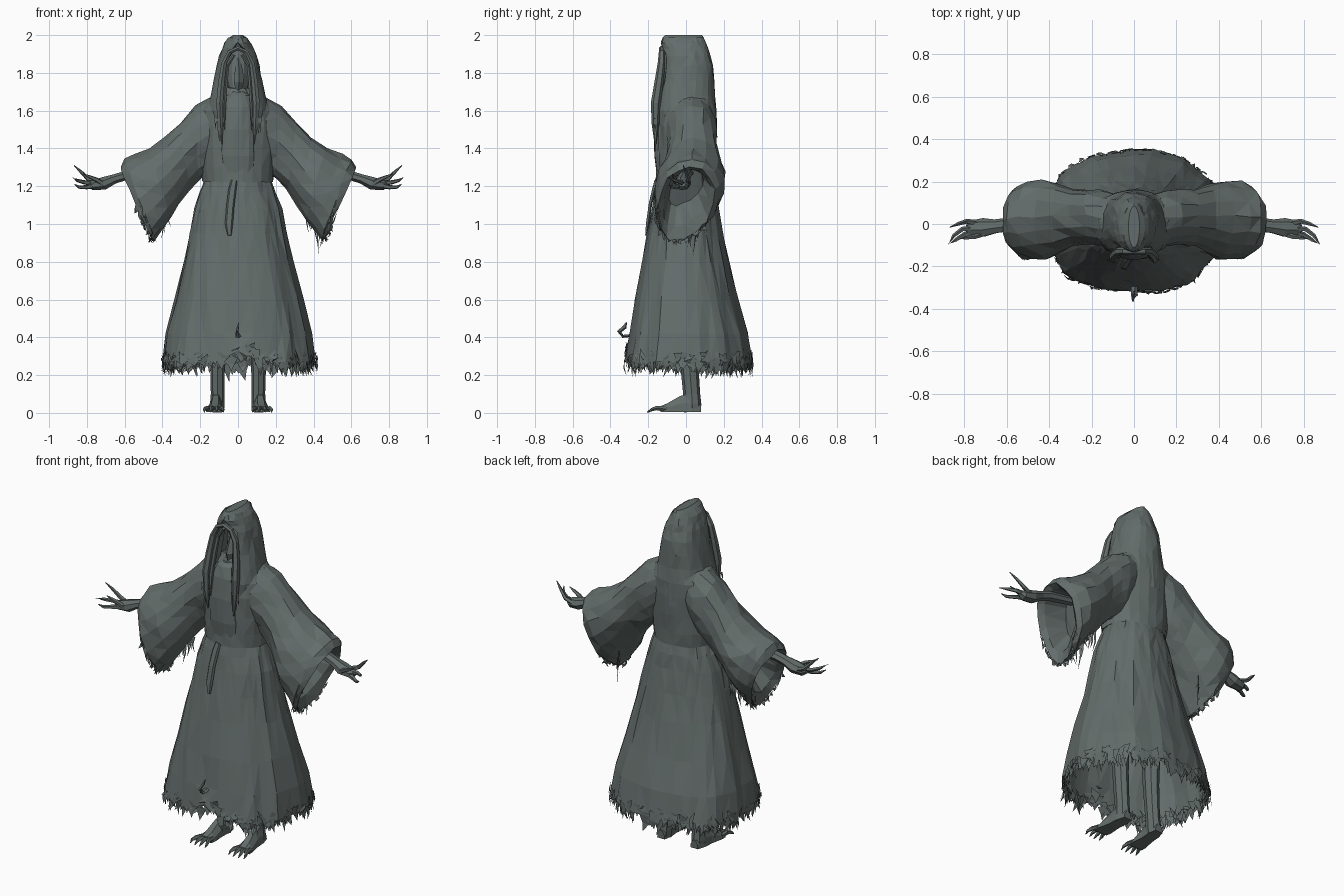
import bpy, bmesh, math, random
from mathutils import Vector

random.seed(4)
if "Cube" in bpy.data.objects:
    bpy.data.objects.remove(bpy.data.objects["Cube"])

cloth = bpy.data.materials.new("grey_green_cloth")
cloth.use_nodes = True
COLOUR = (0.125, 0.152, 0.146, 1)
cloth.diffuse_color = COLOUR
cloth.node_tree.nodes["Principled BSDF"].inputs["Base Color"].default_value = COLOUR
cloth.node_tree.nodes["Principled BSDF"].inputs["Roughness"].default_value = 0.9


def rnd(a):
    return random.uniform(-a, a)


def finish(name, bm):
    bmesh.ops.recalc_face_normals(bm, faces=bm.faces[:])
    mesh = bpy.data.meshes.new(name)
    bm.to_mesh(mesh)
    bm.free()
    mesh.materials.append(cloth)
    ob = bpy.data.objects.new(name, mesh)
    bpy.context.scene.collection.objects.link(ob)
    return ob


def loft(name, rings, closed=True, caps=(False, False), jitter=0.0):
    """Skin equally long point rings; jitter crumples them into facets."""
    bm = bmesh.new()
    rows = [[bm.verts.new(Vector(p) + Vector((rnd(jitter), rnd(jitter), rnd(jitter))))
             for p in ring] for ring in rings]
    n = len(rows[0])
    for a, b in zip(rows, rows[1:]):
        for i in range(n if closed else n - 1):
            j = (i + 1) % n
            bm.faces.new((a[i], a[j], b[j], b[i]))
    for row, cap in zip((rows[0], rows[-1]), caps):
        if cap:
            bm.faces.new(row)
    if jitter:
        bmesh.ops.triangulate(bm, faces=bm.faces[:])
    return finish(name, bm)


def power(v, p):
    return math.copysign(abs(v) ** p, v)


def ellipse(z, rx, yf, yb, n, fold=0.0, square=1.0):
    """Level ring; fold ripples it, square below one fills its corners."""
    out = []
    for i in range(n):
        a = math.tau * i / n
        k = 1 + fold * math.sin(a * 9 + 1) * math.cos(a * 4)
        out.append((rx * k * power(math.cos(a), square),
                    (yf + yb) / 2 + (yb - yf) / 2 * k * power(math.sin(a), square), z))
    return out


def tube(name, path, sides=6, flat=1.0):
    """Limb through (x, y, z, radius) points, with an optional squash."""
    pts = [Vector(p[:3]) for p in path]
    rings = []
    for i, p in enumerate(pts):
        d = (pts[min(i + 1, len(pts) - 1)] - pts[max(i - 1, 0)]).normalized()
        up = Vector((0, 1, 0)) if abs(d.y) < 0.8 else Vector((1, 0, 0))
        u = (up - d * up.dot(d)).normalized()
        v = d.cross(u)
        r = path[i][3]
        rings.append([p + u * r * math.cos(math.tau * k / sides)
                      + v * r * flat * math.sin(math.tau * k / sides) for k in range(sides)])
    return loft(name, rings, caps=(True, True))


def shreds(name, roots):
    """Torn pointed strips; each root is (left, right, length)."""
    bm = bmesh.new()
    for a, b, drop in roots:
        a, b = Vector(a), Vector(b)
        tip = (a + b) / 2 + Vector((rnd(0.015), rnd(0.015), -drop))
        mid = (a + b) / 2 + Vector((rnd(0.01), rnd(0.01), -drop * 0.5))
        w = (b - a) * 0.3
        v = [bm.verts.new(p) for p in (a, b, mid + w, tip, mid - w)]
        bm.faces.new((v[0], v[1], v[2], v[4]))
        bm.faces.new((v[4], v[2], v[3]))
    return finish(name, bm)


# Skirt, with the hem lifted a little at the front
skirt = [(1.235, .176, -.15, .145), (1.17, .2, -.165, .157), (1.08, .23, -.182, .17),
         (.95, .256, -.207, .192), (.8, .288, -.235, .224), (.6, .338, -.27, .272),
         (.42, .38, -.3, .32), (.27, .402, -.322, .345)]
rings = [ellipse(z, rx, f, b, 44, .012 + .02 * (1.2 - z), .8 + .18 * (z - .27))
         for z, rx, f, b in skirt]


def hem_lift(p):
    return 0.06 * math.exp(-(p[0] / .07) ** 2) if p[1] < 0 else 0


rings[-1] = [(x, y, z + hem_lift((x, y))) for x, y, z in rings[-1]]
loft("skirt", rings, jitter=.005)

# Tattered hem: three ragged layers of torn strips
for name, scale, top in (("hem_tatters", 1.0, .29), ("outer_hem_tatters", 1.0, .3),
                         ("inner_hem_tatters", .95, .3)):
    edge = ellipse(top, .4 * scale, -.318 * scale, .34 * scale, 120, .03, .8)
    roots = []
    for i, a in enumerate(edge):
        a, b = Vector(a), Vector(edge[(i + 2) % len(edge)])
        lift = Vector((rnd(.008), rnd(.008), hem_lift(a) + rnd(.025)))
        tilt = Vector((0, 0, rnd(.025)))
        roots.append((a + lift + tilt, b + lift - tilt,
                      random.uniform(.03, .09) + .015 * (a.y > .1)))
    shreds(name, roots)

# Curled scrap on the front of the hem
tube("hem_scrap", [(0, -.29, .41, .016), (0, -.335, .405, .018), (-.005, -.355, .43, .014),
                   (0, -.325, .455, .012), (.005, -.315, .48, .003)], 5, .5)

# Bodice gathered over the waist, with a flat hanging cord
torso = [(1.238, .17, -.147, .14), (1.222, .188, -.16, .153), (1.3, .194, -.158, .156),
         (1.4, .197, -.16, .16), (1.52, .207, -.155, .162), (1.6, .205, -.14, .16),
         (1.66, .16, -.12, .15), (1.72, .07, -.095, .12)]
loft("bodice", [ellipse(z, rx, f, b, 22) for z, rx, f, b in torso],
     caps=(False, True), jitter=.004)
tube("waist_cord", [(-.02, -.16, 1.23, .008), (-.03, -.172, 1.18, .01), (-.04, -.19, 1.1, .01),
                    (-.048, -.204, 1.0, .01), (-.045, -.212, .94, .005)], 5, 2.2)

# Hood: open-fronted shell with a turned-in edge; last value is the half opening
hood = [(1.46, .145, -.158, .162, .62), (1.6, .165, -.166, .163, .6), (1.68, .146, -.158, .152, .6),
        (1.76, .127, -.142, .15, .66), (1.84, .113, -.132, .142, .7), (1.89, .1, -.13, .127, .64),
        (1.925, .087, -.13, .117, .35), (1.96, .07, -.13, .107, .03), (1.985, .05, -.125, .095, .01)]
rings = []
for z, rx, f, b, gap in hood:
    arc = []
    for i in range(21):
        a = -math.pi / 2 + gap + (math.tau - 2 * gap) * i / 20
        arc.append(Vector((rx * power(math.cos(a), .9), (f + b) / 2 + (b - f) / 2
                           * power(math.sin(a), .9), z)))
    inner = [Vector((p.x * .8, p.y + .06, z - .012)) for p in (arc[0], arc[-1])]
    rings.append([inner[0]] + arc + [inner[1]])
loft("hood", rings, closed=False, jitter=.004)
crown = ellipse(1.982, .052, -.127, .097, 20)
loft("hood_crown", [crown, [(x * .5, y * .88, 2.0) for x, y, z in crown]], caps=(False, True))

# Folded rim arching over the face and hanging down both sides
half = [(.085, -.162, 1.42, .004), (.093, -.162, 1.53, .02), (.097, -.16, 1.64, .026),
        (.088, -.143, 1.75, .024), (.074, -.13, 1.85, .02), (.045, -.128, 1.91, .016)]
arch = half + [(0, -.128, 1.93, .016)] + [(-x, y, z, r) for x, y, z, r in reversed(half)]
tube("hood_rim", arch, 6, .8)
for s, side in ((1, "left"), (-1, "right")):
    tube(side + "_inner_hood_fold", [(s * .072, -.158, 1.5, .004), (s * .074, -.148, 1.62, .016),
                                     (s * .066, -.125, 1.75, .018), (s * .056, -.11, 1.84, .016),
                                     (s * .02, -.108, 1.895, .012)], 6, .7)
    shreds(side + "_rim_tatters", [((s * (.07 + .013 * i), -.168, 1.56),
                                    (s * (.085 + .013 * i), -.166, 1.57),
                                    random.uniform(.06, .14)) for i in range(4)])

# Hooded face with a long nose, and the draped front below it
head = [(1.66, .04, -.07, .06), (1.72, .052, -.08, .08), (1.79, .065, -.062, .09),
        (1.86, .065, -.05, .09), (1.92, .045, -.04, .07)]
loft("head", [ellipse(*r, 12) for r in head], caps=(True, True))
tube("nose", [(0, -.045, 1.88, .006), (.005, -.068, 1.81, .022), (.005, -.09, 1.75, .026),
              (0, -.085, 1.68, .008)], 4, 1)
front = [(1.23, .085, -.15, -.1), (1.36, .09, -.168, -.1), (1.5, .09, -.17, -.08),
         (1.62, .088, -.155, -.06), (1.68, .065, -.135, -.05), (1.7, .035, -.115, -.05)]
loft("chest_drape", [ellipse(*r, 14) for r in front], caps=(True, True), jitter=.002)

# Sleeves: (top x, top z, bottom x, bottom z, half width, centre y)
sleeve = [(.06, 1.705, .08, 1.36, .115, .02), (.15, 1.67, .16, 1.27, .13, .03),
          (.23, 1.625, .205, 1.235, .128, .038), (.31, 1.535, .26, 1.18, .132, .042),
          (.39, 1.455, .315, 1.1, .16, .04), (.47, 1.4, .36, 1.03, .182, .037),
          (.55, 1.365, .405, .965, .182, .034), (.6, 1.34, .44, .915, .172, .026),
          (.625, 1.3, .46, .915, .148, .02), (.59, 1.285, .455, .985, .12, .02),
          (.46, 1.29, .38, 1.1, .08, .02)]
for s, side in ((1, "left"), (-1, "right")):
    rings = []
    for tx, tz, bx, bz, hw, cy in sleeve:
        ring = []
        for i in range(16):
            a = math.tau * i / 16
            t = (1 - math.cos(a)) / 2
            lean = -.075 * t * t * min(1, max(0, (tx - .2) * 4))
            ring.append((s * (tx + (bx - tx) * t),
                         cy + lean + hw * math.sin(a) * (1 + .08 * math.cos(a)),
                         tz + (bz - tz) * t))
        rings.append(ring)
    loft(side + "_sleeve", rings, caps=(False, True), jitter=.007)

    # Torn strips along the lower cuff and long threads behind it
    roots = []
    for ring in (rings[7], rings[8]):
        for i in range(5, 12):
            a, b = Vector(ring[i]), Vector(ring[i + 1])
            m = (a + b) / 2
            roots += [(a, m, random.uniform(.015, .04)), (m, b, random.uniform(.015, .04))]
    for i in range(9):
        x, y = .36 + .011 * i, .11 - .012 * i
        z = 1.07 - .009 * i
        reach = random.uniform(.06, .14) + (.06 if s > 0 and i > 4 else 0)
        roots.append(((s * x, y, z), (s * (x + .012), y - .01, z), reach))
    shreds(side + "_cuff_tatters", roots)

    # Arm, palm and clawed fingers
    tube(side + "_arm", [(s * .45, .01, 1.27, .03), (s * .6, -.005, 1.255, .034),
                         (s * .655, -.012, 1.238, .034), (s * .71, -.018, 1.215, .046),
                         (s * .77, -.02, 1.205, .036), (s * .79, -.02, 1.21, .018)], 7, .75)
    fingers = [[(.74, .005, 1.215), (.79, .012, 1.235), (.83, 0, 1.275), (.868, -.015, 1.31)],
               [(.755, -.02, 1.215), (.81, -.025, 1.22), (.85, -.055, 1.23), (.875, -.095, 1.245)],
               [(.75, -.035, 1.205), (.8, -.05, 1.195), (.84, -.075, 1.195), (.865, -.09, 1.21)],
               [(.71, -.045, 1.21), (.75, -.06, 1.235), (.785, -.065, 1.25), (.82, -.07, 1.265)]]
    for k, f in enumerate(fingers):
        tube(f"{side}_finger_{k + 1}", [(s * x, y, z, r) for (x, y, z), r in
                                        zip(f, (.015, .012, .009, .002))], 5)

    # Leg, foot and clawed toes
    tube(side + "_leg", [(s * .11, .01, .55, .06), (s * .108, .015, .32, .05),
                         (s * .108, .022, .2, .047), (s * .108, .03, .1, .045),
                         (s * .11, .033, .045, .048), (s * .11, .035, .005, .045)], 8, .8)
    foot = [(.08, .025, .045), (.03, .036, .1), (-.03, .036, .085), (-.1, .046, .045),
            (-.135, .044, .03)]
    loft(side + "_foot", [[(s * (.11 + .014 * (.08 - y) / .2) + w * dx, y, .005 + h * dz)
                           for dx, dz in ((-1, 0), (-.9, .5), (-.4, 1), (.4, 1), (.9, .5), (1, 0))]
                          for y, w, h in foot], caps=(True, True))
    for k in range(4):
        x, e = .093 + .021 * k, (k - 1.2) * .006
        tube(f"{side}_toe_{k + 1}", [(s * x, -.11, .02, .015), (s * (x + e), -.155, .026, .012),
                                     (s * (x + 2 * e), -.18, .018, .009),
                                     (s * (x + 2 * e), -.208 + abs(e), .004, .002)], 5)
